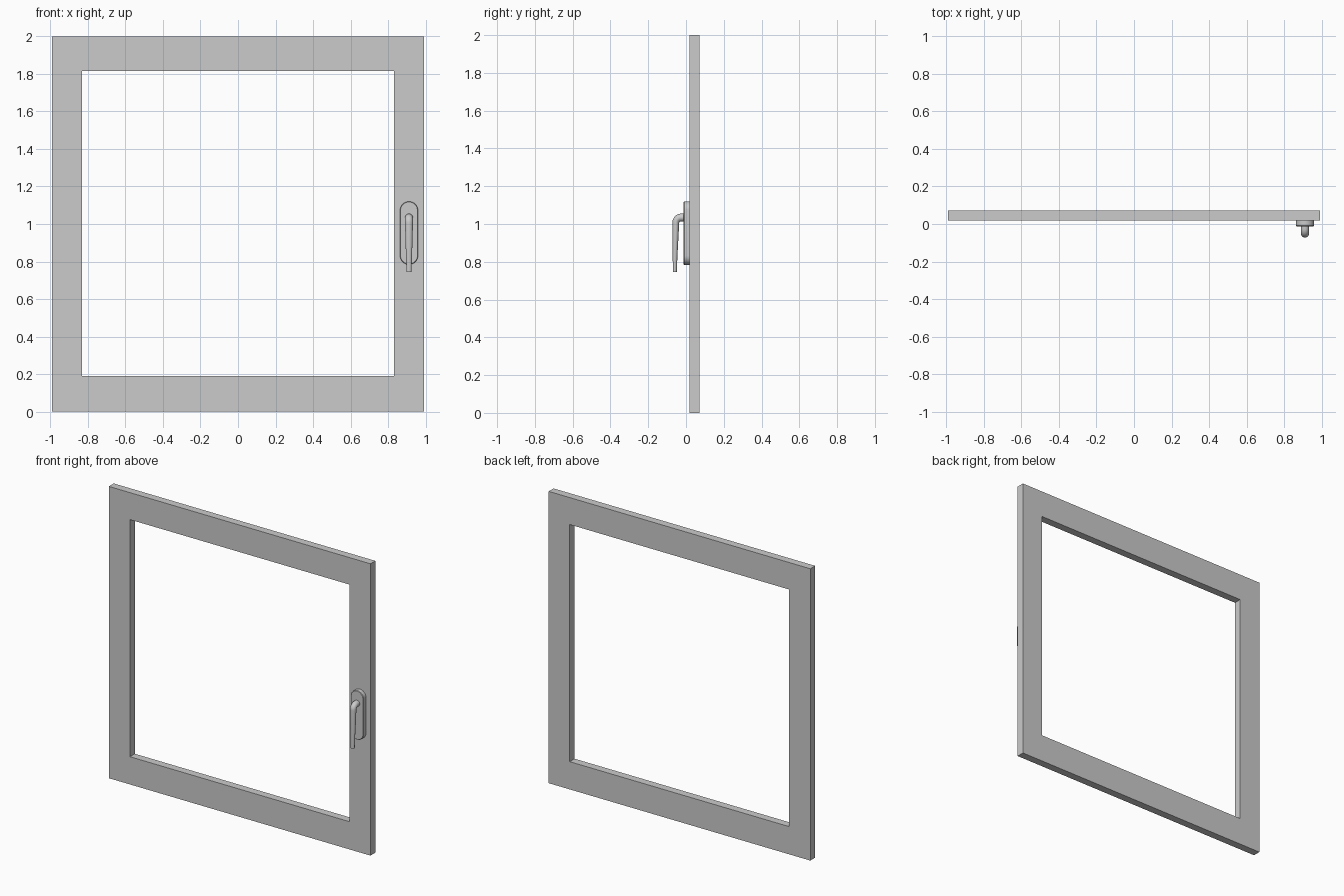
import bpy, bmesh
from math import sin, cos, pi
from mathutils import Vector

if "Cube" in bpy.data.objects:
    bpy.data.objects.remove(bpy.data.objects["Cube"])

HX = 0.911  # handle centre line


def make(name, bm, smooth=None):
    bmesh.ops.recalc_face_normals(bm, faces=bm.faces)
    me = bpy.data.meshes.new(name)
    bm.to_mesh(me)
    bm.free()
    ob = bpy.data.objects.new(name, me)
    bpy.context.collection.objects.link(ob)
    if smooth:
        bpy.ops.object.select_all(action='DESELECT')
        ob.select_set(True)
        bpy.context.view_layer.objects.active = ob
        bpy.ops.object.shade_smooth_by_angle(angle=smooth)
    return ob


def loft(bm, rings, caps=True):
    """Skin a list of closed point rings with quads."""
    vs = [[bm.verts.new(p) for p in r] for r in rings]
    n = len(vs[0])
    for a, b in zip(vs, vs[1:]):
        for i in range(n):
            j = (i + 1) % n
            bm.faces.new((a[i], a[j], b[j], b[i]))
    if caps:
        bm.faces.new(vs[0])
        bm.faces.new(vs[-1])
    return vs


def rect(hx, z0, z1, y):
    return [(-hx, y, z0), (hx, y, z0), (hx, y, z1), (-hx, y, z1)]


def stadium(r, z0, z1, y, seg=16):
    pts = []
    for zc, start in ((z1, 0), (z0, pi)):
        for i in range(seg + 1):
            a = start + pi * i / seg
            pts.append((HX + r * cos(a), y, zc + r * sin(a)))
    return pts


# Window frame: closed loop of four section corners
bm = bmesh.new()
outer, inner = (0.992, 0.0, 2.0), (0.832, 0.19, 1.815)
loft(bm, [rect(*outer, 0.018), rect(*outer, 0.071), rect(*inner, 0.071),
          rect(*inner, 0.018), rect(*outer, 0.018)], caps=False)
bmesh.ops.remove_doubles(bm, verts=bm.verts, dist=1e-5)
make("window_frame", bm)

# Handle back plate with a small edge round
bm = bmesh.new()
loft(bm, [stadium(0.048, 0.832, 1.072, 0.018),
          stadium(0.048, 0.832, 1.072, -0.009),
          stadium(0.045, 0.832, 1.072, -0.012)])
make("handle_plate", bm, 0.6)

# Handle lever: neck, bend and tapering grip as (y, z, half width, half depth)
path = [(-0.008, 1.034, 0.021, 0.021), (-0.026, 1.034, 0.021, 0.021)]
for i in range(1, 9):
    a = pi / 2 * i / 8
    path.append((-0.026 - 0.028 * sin(a), 1.006 + 0.028 * cos(a),
                 0.021, 0.021 - 0.003 * i / 8))
path += [(-0.056, 0.92, 0.019, 0.0155), (-0.058, 0.83, 0.016, 0.0125),
         (-0.059, 0.745, 0.0135, 0.0105)]
rings = []
for k, (y, z, rx, rd) in enumerate(path):
    p, q = path[max(k - 1, 0)], path[min(k + 1, len(path) - 1)]
    t = Vector((0, q[0] - p[0], q[1] - p[1])).normalized()
    if k == len(path) - 1:
        t = Vector((0, 0, -1))  # level tip
    side = t.cross(Vector((1, 0, 0)))
    rings.append([Vector((HX + rx * cos(a), y, z)) + side * rd * sin(a)
                  for a in (2 * pi * i / 24 for i in range(24))])
bm = bmesh.new()
loft(bm, rings)
make("handle_lever", bm, 0.7)
